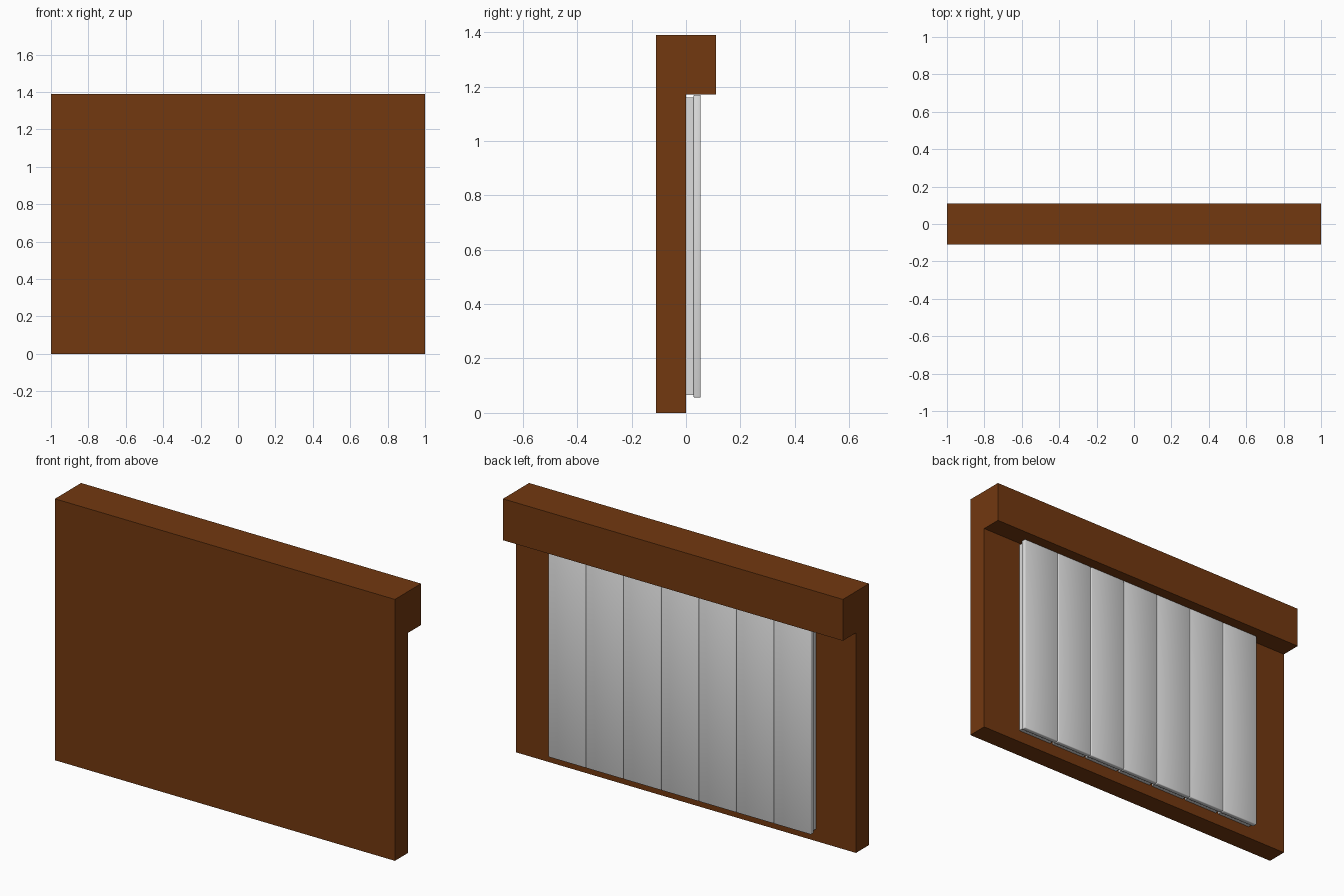
import bpy
import bmesh
from math import radians
from mathutils import Vector

old = bpy.data.objects.get("Cube")
if old:
    bpy.data.objects.remove(old, do_unlink=True)


def material(name, colour):
    mat = bpy.data.materials.new(name)
    mat.use_nodes = True
    mat.diffuse_color = (*colour, 1)
    mat.node_tree.nodes["Principled BSDF"].inputs["Base Color"].default_value = (*colour, 1)
    return mat


brown = material("brown wood", (0.17, 0.04, 0.005))
grey = material("light grey slats", (0.72, 0.72, 0.72))


def box(name, low, high, mat, bevel=0):
    low, high = Vector(low), Vector(high)
    bm = bmesh.new()
    bmesh.ops.create_cube(bm, size=1)
    bmesh.ops.scale(bm, vec=high - low, verts=bm.verts)
    bmesh.ops.translate(bm, vec=(low + high) / 2, verts=bm.verts)
    if bevel:
        bmesh.ops.bevel(bm, geom=bm.edges[:], offset=bevel, segments=2,
                        profile=0.5, affect='EDGES')
        for face in bm.faces:
            face.smooth = True
    mesh = bpy.data.meshes.new(name)
    bm.to_mesh(mesh)
    bm.free()
    mesh.materials.append(mat)
    obj = bpy.data.objects.new(name, mesh)
    bpy.context.collection.objects.link(obj)
    return obj


# Wall with an overhanging header, built as one extruded L profile
profile = [(-0.11, 0), (0, 0), (0, 1.17), (0.11, 1.17), (0.11, 1.39), (-0.11, 1.39)]
bm = bmesh.new()
face = bm.faces.new([bm.verts.new((-1, y, z)) for y, z in profile])
extruded = bmesh.ops.extrude_face_region(bm, geom=[face])
bmesh.ops.translate(bm, vec=(2, 0, 0),
                    verts=[g for g in extruded["geom"] if isinstance(g, bmesh.types.BMVert)])
bmesh.ops.recalc_face_normals(bm, faces=bm.faces)
mesh = bpy.data.meshes.new("wall_and_header")
bm.to_mesh(mesh)
bm.free()
mesh.materials.append(brown)
wall = bpy.data.objects.new("wall_and_header", mesh)
bpy.context.collection.objects.link(wall)

# Row of vertical slats, each a softly rounded plate on a smaller backing
count, pitch = 7, 0.221
for i in range(count):
    x = (i - (count - 1) / 2) * pitch
    half = pitch / 2
    box(f"slat_backing_{i + 1}", (x - half + 0.008, 0, 0.065),
        (x + half - 0.008, 0.032, 1.16), grey)
    box(f"slat_{i + 1}", (x - half + 0.001, 0.028, 0.056),
        (x + half - 0.001, 0.054, 1.169), grey, bevel=0.004)
